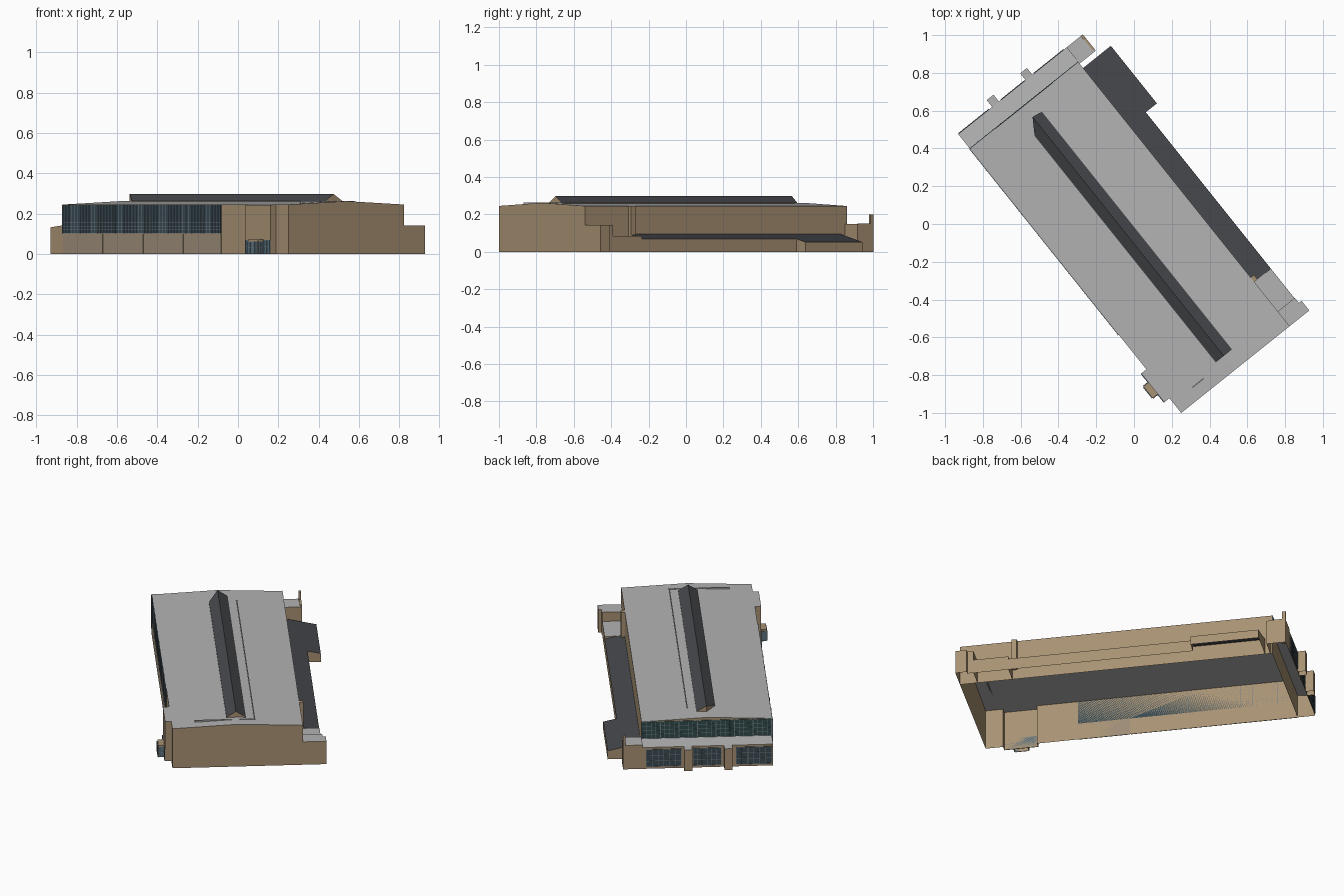
import bpy, bmesh
from mathutils import Vector

if "Cube" in bpy.data.objects:
    bpy.data.objects.remove(bpy.data.objects["Cube"])

# Building frame: u runs along the long side, v across it, from the front corner
ORIGIN = Vector((0.25, -1.0, 0))
U = Vector((-0.6247, 0.7809, 0))
V = Vector((0.7809, 0.6247, 0))
L, W, RIDGE = 1.79, 0.735, 0.367


def P(u, v, z):
    return ORIGIN + U * u + V * v + Vector((0, 0, z))


def material(name, rgb):
    m = bpy.data.materials.new(name)
    m.diffuse_color = (*rgb, 1)
    m.use_nodes = True
    m.node_tree.nodes["Principled BSDF"].inputs["Base Color"].default_value = m.diffuse_color
    return m


TAN = material("tan_wall", (0.39, 0.285, 0.17))
PANEL = material("grey_tan_panel", (0.33, 0.26, 0.185))
ROOF = material("pale_roof", (0.45, 0.45, 0.45))
DARK = material("dark_roof", (0.06, 0.064, 0.072))
GLASS = material("dark_glass", (0.04, 0.065, 0.08))
TEAL = material("teal_glass", (0.03, 0.07, 0.07))
BLUE = material("blue_glass", (0.09, 0.15, 0.19))
FRAME = material("window_frame", (0.16, 0.21, 0.24))


def finish(bm, name, mats):
    me = bpy.data.meshes.new(name)
    bm.to_mesh(me)
    bm.free()
    for m in mats:
        me.materials.append(m)
    ob = bpy.data.objects.new(name, me)
    bpy.context.collection.objects.link(ob)
    return ob


def shell(name, plan, top, mats=(TAN, ROOF), skip=(), base=0.0):
    """Walls and roof over a plan, open below; top is a height or f(u, v)."""
    bm = bmesh.new()
    h = top if callable(top) else (lambda u, v: top)
    area = sum(a[0] * b[1] - b[0] * a[1] for a, b in zip(plan, plan[1:] + plan[:1]))
    lo = [bm.verts.new(P(u, v, base)) for u, v in plan]
    hi = [bm.verts.new(P(u, v, h(u, v))) for u, v in plan]
    n = len(plan)

    def face(vs, idx):
        # the (u, v) frame is mirrored, so positive area needs reversing
        f = bm.faces.new(vs[::-1] if area > 0 else vs)
        f.material_index = idx

    face(hi, 1)
    for i in range(n):
        if i not in skip:
            j = (i + 1) % n
            face([lo[i], lo[j], hi[j], hi[i]], 0)
    loose = [v for v in bm.verts if not v.link_faces]
    bmesh.ops.delete(bm, geom=loose, context='VERTS')
    return finish(bm, name, mats)


def rect(u0, u1, v0, v1):
    return [(u0, v0), (u1, v0), (u1, v1), (u0, v1)]


def add_box(bm, u, v, z, idx=0):
    c = [bm.verts.new(P(a, b, d)) for d in z for b in v for a in u]
    fs = [bm.faces.new([c[i] for i in q]) for q in
          ((0, 1, 3, 2), (4, 5, 7, 6), (0, 1, 5, 4), (2, 3, 7, 6), (0, 2, 6, 4), (1, 3, 7, 5))]
    for f in fs:
        f.material_index = idx


def box(name, u, v, z, mat):
    bm = bmesh.new()
    add_box(bm, u, v, z)
    bmesh.ops.recalc_face_normals(bm, faces=bm.faces)
    return finish(bm, name, [mat])


def window(name, axis, a0, a1, at, out, z0, z1, nx, nz, glass, t=0.003, major=0):
    """Glass sheet with a grid of bars on the wall plane at `at`, facing `out`."""
    bm = bmesh.new()

    def piece(s0, s1, y0, y1, d, idx):
        depth = sorted((at, at + out * d))
        if axis == 'u':
            add_box(bm, (s0, s1), depth, (y0, y1), idx)
        else:
            add_box(bm, depth, (s0, s1), (y0, y1), idx)

    piece(a0, a1, z0, z1, 0.002, 0)
    for i in range(nx + 1):
        w = t * (2 if major and i % major == 0 else 1)
        x = a0 + w / 2 + (a1 - a0 - w) * i / nx
        piece(x - w / 2, x + w / 2, z0, z1, 0.006 if w > t else 0.004, 1)
    for k in range(nz + 1):
        y = z0 + t / 2 + (z1 - z0 - t) * k / nz
        piece(a0, a1, y - t / 2, y + t / 2, 0.0035, 1)
    bmesh.ops.recalc_face_normals(bm, faces=bm.faces)
    return finish(bm, name, [glass, FRAME])


# Main hall: two low-pitched halves meeting at the ridge, entrance bay included
def hall_top(u, v):
    return 0.262 - 0.0463 * abs(v - RIDGE)


shell("hall_front_half", [(0, 0), (0.1, 0), (0.1, -0.035), (0.295, -0.035), (0.295, 0),
                          (L, 0), (L, RIDGE), (0, RIDGE)], hall_top, skip=(6,))
shell("hall_back_half", rect(0, L, RIDGE, W), hall_top, skip=(0,))


# Roof lantern running along the ridge
def lantern_top(u, v):
    return 0.297 - 0.62 * abs(v - 0.364)


shell("lantern_front_half", [(0.095, 0.310), (1.63, 0.310), (1.715, 0.364), (0.095, 0.364)],
      lantern_top, (TAN, DARK), skip=(2,), base=0.257)
shell("lantern_back_half", [(0.095, 0.364), (1.715, 0.364), (1.706, 0.42), (0.095, 0.42)],
      lantern_top, (TAN, DARK), skip=(0,), base=0.257)

# Low roof kerbs beside the lantern
box("roof_kerb_long", (0.07, 1.65), (0.465, 0.471), (0.25, 0.2615), ROOF)
box("roof_kerb_cross", (0.065, 0.071), (0.13, 0.471), (0.25, 0.2625), ROOF)

# Low lean-to along the back with its wider end
shell("back_lean_to", [(0.30, W), (0.30, 0.848), (1.36, 0.848), (1.36, 0.923),
                       (1.75, 0.923), (1.75, W)],
      lambda u, v: 0.095 - 0.229 * (v - W), (TAN, DARK), skip=(5,))
box("back_pilaster", (0.30, 0.33), (W, 0.757), (0.06, 0.245), TAN)

# Corner blocks at the right end
shell("corner_block", [(0, W), (0, 0.868), (0.065, 0.868), (0.065, 0.85), (0.1, 0.85), (0.1, W)],
      0.142, skip=(5,))
shell("corner_link", rect(0.1, 0.30, W, 0.848), 0.085, skip=(0,))

# Annex across the far end, with corner post and pillars
shell("end_annex", rect(L, 1.89, 0, W), lambda u, v: 0.142 - 0.1 * (u - L), skip=(1 + 1, 3))
shell("end_annex_corner", rect(L - 0.01, 1.89, W, 0.845), 0.148, skip=(0,))
box("annex_post", (1.79, 1.89), (0.833, 0.845), (0.14, 0.152), TAN)
box("annex_tall_post", (1.868, 1.89), (0.83, 0.845), (0.0, 0.2), TAN)
for i, v in enumerate((0.23, 0.457)):
    shell(f"annex_pillar_{i + 1}", rect(1.89, 1.936, v, v + 0.046), 0.132, skip=(3,))

# End windows: three annex bays below, one glazed band above
for i, (a, b) in enumerate(((0.005, 0.21), (0.29, 0.452), (0.515, 0.715))):
    window(f"annex_window_{i + 1}", 'v', a, b, 1.89, 1, 0.012, 0.12, 6, 3, GLASS)
window("end_glazed_band", 'v', 0.0, W, L, 1, 0.142, 0.245, 28, 4, TEAL, 0.002, 2)

# Front long side: glazed band over solid panels
window("front_glazed_band", 'u', 0.53, L, 0, -1, 0.102, 0.244, 54, 8, GLASS, 0.0016, 6)
joints = (0.53, 0.83, 1.15, 1.47, L)
for i, (a, b) in enumerate(zip(joints, joints[1:])):
    box(f"front_panel_{i + 1}", (a + 0.002, b - 0.002), (-0.003, 0), (0, 0.1), PANEL)

# Entrance: glazing in the bay and a small projecting porch
window("entrance_glazing", 'u', 0.1, 0.295, -0.035, -1, 0, 0.07, 8, 2, BLUE)
shell("porch", rect(0.155, 0.235, -0.07, -0.035), 0.072, (TAN, TAN), skip=(2,))
window("porch_front_glass", 'u', 0.157, 0.233, -0.07, -1, 0, 0.062, 4, 2, BLUE)
for name, u, out in (("porch_right_glass", 0.155, -1), ("porch_left_glass", 0.235, 1)):
    window(name, 'v', -0.068, -0.037, u, out, 0, 0.062, 2, 2, BLUE)
